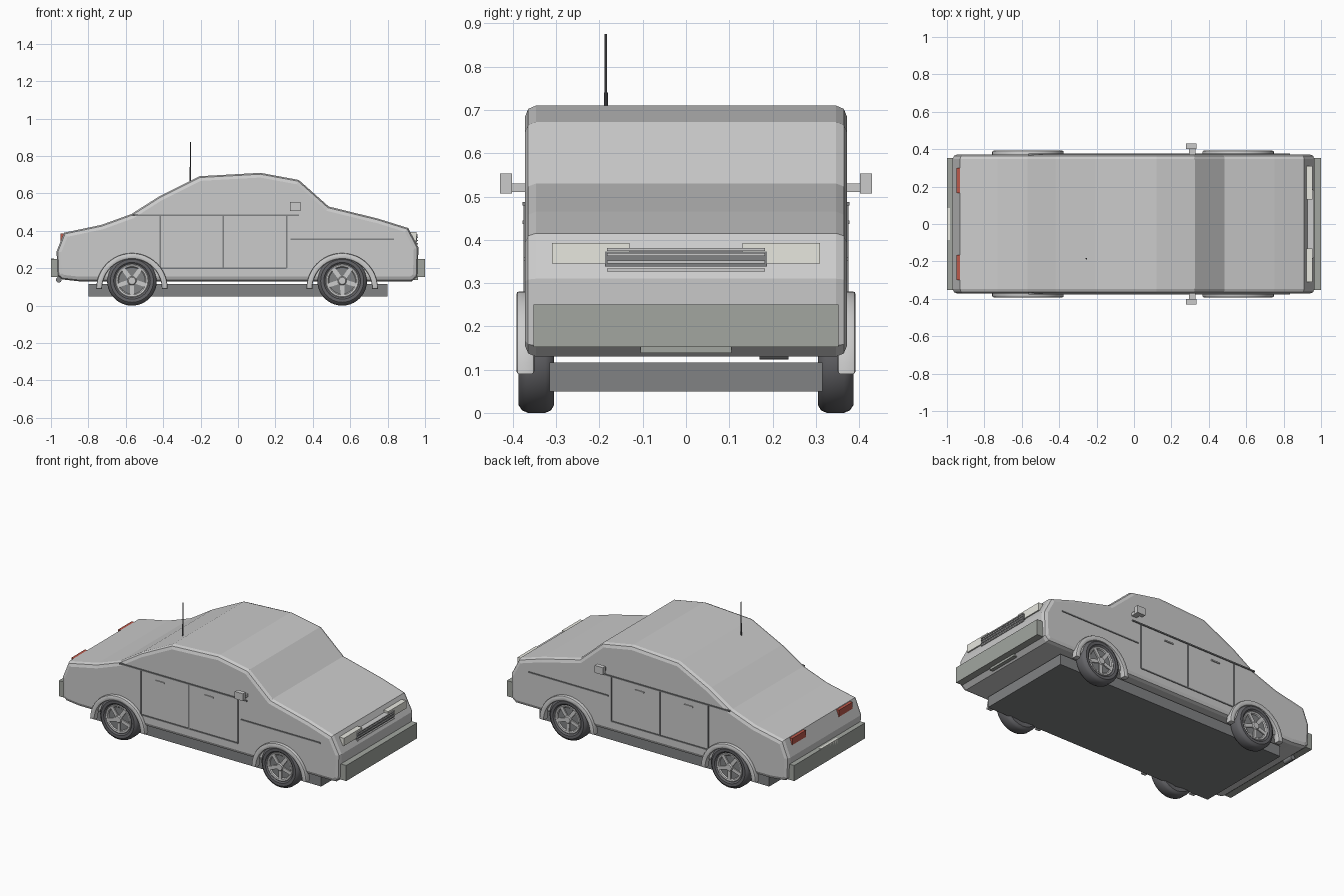
import bpy, bmesh
from math import cos, sin, pi, radians
from mathutils import Matrix, Vector

if "Cube" in bpy.data.objects:
    bpy.data.objects.remove(bpy.data.objects["Cube"])


def material(name, r, g, b):
    m = bpy.data.materials.new(name)
    m.diffuse_color = (r, g, b, 1)
    m.use_nodes = True
    m.node_tree.nodes["Principled BSDF"].inputs["Base Color"].default_value = m.diffuse_color
    return m


RED = material("tail_red", 0.5, 0.1, 0.07)
LAMP = material("lamp_white", 0.8, 0.8, 0.74)
DARK = material("dark_grey", 0.13, 0.13, 0.14)
MID = material("mid_grey", 0.22, 0.225, 0.23)
TRIM = material("bumper_grey", 0.36, 0.38, 0.35)


def finish(name, bm, mat=None, mirror=False, smooth=False):
    bmesh.ops.recalc_face_normals(bm, faces=bm.faces[:])
    me = bpy.data.meshes.new(name)
    bm.to_mesh(me)
    bm.free()
    if smooth:
        me.shade_smooth()
        me.set_sharp_from_angle(angle=radians(35))
    if mat:
        me.materials.append(mat)
    ob = bpy.data.objects.new(name, me)
    bpy.context.collection.objects.link(ob)
    if mirror:
        mod = ob.modifiers.new("mirror", 'MIRROR')
        mod.use_axis = (False, True, False)
    return ob


def add_box(bm, x0, x1, y0, y1, z0, z1, matrix=Matrix()):
    m = (matrix @ Matrix.Translation(((x0 + x1) / 2, (y0 + y1) / 2, (z0 + z1) / 2))
         @ Matrix.Diagonal((x1 - x0, y1 - y0, z1 - z0, 1)))
    bmesh.ops.create_cube(bm, size=1, matrix=m)


def boxes(name, dims, mat=None, mirror=False):
    bm = bmesh.new()
    for d in dims:
        add_box(bm, *d)
    return finish(name, bm, mat, mirror)


def prism(name, pts, y0, y1, bevel, segs, mat=None, mirror=False, smooth=False):
    """Extrude an x-z outline along y and soften the cap edges."""
    bm = bmesh.new()
    face = bm.faces.new([bm.verts.new((x, y0, z)) for x, z in pts])
    ext = bmesh.ops.extrude_face_region(bm, geom=[face], use_keep_orig=True)
    bmesh.ops.translate(bm, vec=(0, y1 - y0, 0),
                        verts=[g for g in ext["geom"] if isinstance(g, bmesh.types.BMVert)])
    bmesh.ops.recalc_face_normals(bm, faces=bm.faces[:])
    caps = [e for e in bm.edges if abs(e.verts[0].co.y - e.verts[1].co.y) < 1e-5]
    bmesh.ops.bevel(bm, geom=caps, offset=bevel, segments=segs, profile=0.5, affect='EDGES')
    return finish(name, bm, mat, mirror, smooth)


def lathe(name, profile, cx, cz, mat=None, steps=40):
    """Spin a closed (radius, y) profile about a y axis through (cx, cz)."""
    bm = bmesh.new()
    vs = [bm.verts.new((cx + r, y, cz)) for r, y in profile]
    es = [bm.edges.new((vs[i], vs[(i + 1) % len(vs)])) for i in range(len(vs))]
    bmesh.ops.spin(bm, geom=vs + es, cent=(cx, 0, cz), axis=(0, 1, 0),
                   angle=2 * pi, steps=steps)
    bmesh.ops.remove_doubles(bm, verts=bm.verts[:], dist=1e-4)
    return finish(name, bm, mat, True, True)


def rod(name, start, end, r, mat=None, n=16):
    a, b = Vector(start), Vector(end)
    bm = bmesh.new()
    m = Matrix.Translation((a + b) / 2) @ (b - a).to_track_quat('Z', 'Y').to_matrix().to_4x4()
    bmesh.ops.create_cone(bm, cap_ends=True, segments=n, radius1=r, radius2=r,
                          depth=(b - a).length, matrix=m)
    return finish(name, bm, mat, smooth=True)


# Body shell from the side outline
outline = [(-0.94, 0.14), (-0.965, 0.16), (-0.97, 0.29), (-0.93, 0.39), (-0.73, 0.432),
           (-0.57, 0.49), (-0.42, 0.585), (-0.205, 0.692), (0.12, 0.71), (0.325, 0.672),
           (0.485, 0.53), (0.75, 0.465), (0.91, 0.415), (0.965, 0.31), (0.96, 0.155),
           (0.93, 0.13), (-0.85, 0.13)]
prism("body", outline, -0.372, 0.372, 0.025, 2)

# Underbody and bumpers
boxes("chassis", [(-0.8, 0.8, -0.315, 0.315, 0.05, 0.116)], MID)
boxes("front_bumper", [(0.94, 1.0, -0.352, 0.352, 0.152, 0.25)], TRIM)
boxes("rear_bumper", [(-1.0, -0.94, -0.352, 0.352, 0.152, 0.25)], TRIM)
boxes("front_plate", [(0.935, 0.962, -0.105, 0.105, 0.138, 0.153)], TRIM)
boxes("rear_plate", [(-1.0, -0.985, -0.085, 0.085, 0.2, 0.253)], LAMP)
rod("exhaust", (-0.958, 0.17, 0.138), (-0.958, 0.237, 0.138), 0.015, MID)

# Lamps and grille
boxes("headlights", [(0.918, 0.955, 0.13, 0.31, 0.345, 0.393)], LAMP, True)
boxes("tail_lights", [(-0.95, -0.92, 0.165, 0.3, 0.345, 0.387)], RED, True)
boxes("grille", [(0.915, 0.957, -0.187, 0.187, 0.338, 0.373)], MID)
boxes("grille_bars", [(0.915, 0.962, -0.182, 0.182, z, z + 0.007)
                      for z in (0.327, 0.345, 0.362, 0.374)])

# Raised panel lines, side trim and handles
S, Y0, Y1 = 0.004, 0.365, 0.376
lines = [(x - S, x + S, Y0, Y1, 0.2, 0.483) for x in (-0.415, -0.08, 0.26)]
lines += [(-0.415, 0.26, Y0, Y1, 0.2 - S, 0.2 + S),
          (-0.565, 0.325, Y0, Y1 + 0.002, 0.483 - S, 0.483 + S),
          (0.28, 0.835, Y0, Y1, 0.355 - S, 0.355 + S)]
boxes("door_lines", lines, MID, True)
boxes("door_handles", [(x, x + 0.06, Y0, 0.378, 0.437, 0.445) for x in (-0.31, 0.03)], None, True)

# Wing mirrors
boxes("mirror_arms", [(0.295, 0.33, 0.365, 0.406, 0.511, 0.53)], None, True)
boxes("mirror_heads", [(0.278, 0.335, 0.402, 0.43, 0.507, 0.553)], None, True)

# Aerial
rod("aerial_base", (-0.255, -0.185, 0.65), (-0.255, -0.185, 0.74), 0.0045, DARK, 10)
rod("aerial", (-0.255, -0.185, 0.7), (-0.255, -0.185, 0.875), 0.003, DARK, 10)

# Wheels and arches, each mirrored across the car
CZ = 0.133
for label, cx in (("front", 0.557), ("rear", -0.567)):
    lathe(label + "_tyres", [(0.088, 0.308), (0.115, 0.305), (0.127, 0.312), (0.133, 0.325),
                             (0.133, 0.365), (0.127, 0.379), (0.115, 0.387), (0.098, 0.386),
                             (0.088, 0.378)], cx, CZ, DARK)
    lathe(label + "_rims", [(0.09, 0.32), (0.09, 0.378), (0.085, 0.381), (0.076, 0.379),
                            (0.07, 0.372), (0.07, 0.32)], cx, CZ)
    lathe(label + "_wheel_discs", [(0, 0.315), (0.085, 0.315), (0.085, 0.373), (0, 0.373)],
          cx, CZ, MID)
    lathe(label + "_hubs", [(0, 0.34), (0.024, 0.34), (0.024, 0.38), (0.019, 0.386), (0, 0.386)],
          cx, CZ, None, 20)
    bm = bmesh.new()
    for i in range(5):
        turn = Matrix.Translation((cx, 0, CZ)) @ Matrix.Rotation(2 * pi * i / 5 + 0.3, 4, 'Y')
        add_box(bm, 0.015, 0.077, 0.36, 0.38, -0.011, 0.011, turn)
    finish(label + "_spokes", bm, None, True)
    N = 24
    arc = [(cx + 0.191 * cos(pi * i / N), 0.09 + 0.191 * sin(pi * i / N)) for i in range(N + 1)]
    arc += [(cx + 0.16 * cos(pi * i / N), 0.09 + 0.16 * sin(pi * i / N)) for i in range(N, -1, -1)]
    prism(label + "_wheel_arches", arc, 0.35, 0.392, 0.007, 2, None, True, True)
